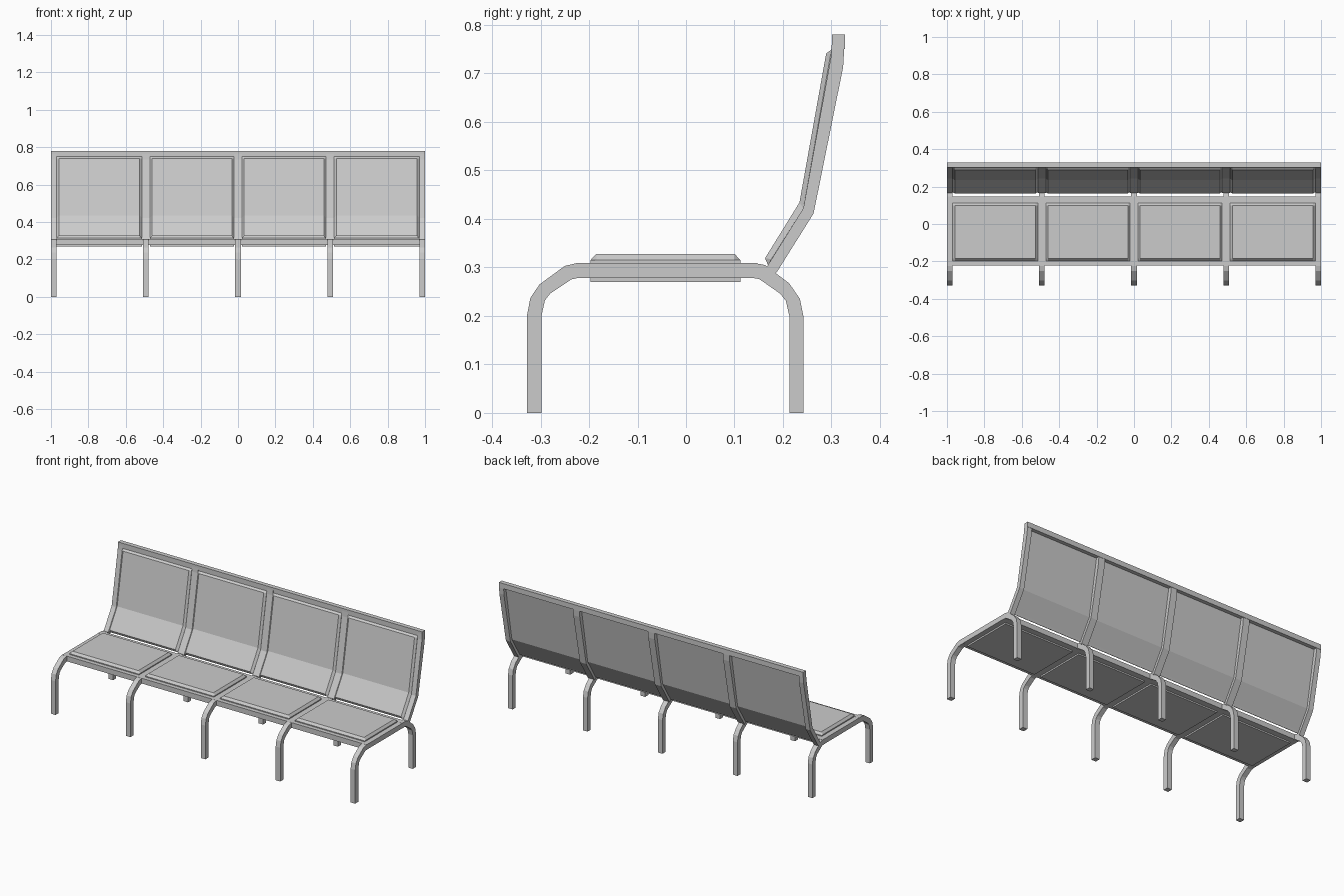
import bpy, bmesh

if "Cube" in bpy.data.objects:
    bpy.data.objects.remove(bpy.data.objects["Cube"])

def finish(name, bm):
    bmesh.ops.remove_doubles(bm, verts=bm.verts, dist=1e-5)
    bmesh.ops.recalc_face_normals(bm, faces=bm.faces)
    me = bpy.data.meshes.new(name)
    bm.to_mesh(me)
    bm.free()
    ob = bpy.data.objects.new(name, me)
    bpy.context.collection.objects.link(ob)
    return ob

def loft(name, rings):
    """Join equal-length closed rings of points and cap both ends."""
    bm = bmesh.new()
    vs = [[bm.verts.new(p) for p in r] for r in rings]
    n = len(rings[0])
    for a, b in zip(vs, vs[1:]):
        for i in range(n):
            j = (i + 1) % n
            bm.faces.new((a[i], a[j], b[j], b[i]))
    bm.faces.new(vs[0])
    bm.faces.new(vs[-1])
    return finish(name, bm)

def bar(name, outer, inner, xc, w):
    """Bar following two matching yz outlines, w wide in x."""
    return loft(name, [[(xc - w/2, *o), (xc + w/2, *o), (xc + w/2, *i), (xc - w/2, *i)]
                       for o, i in zip(outer, inner)])

def rail(name, y0, y1, z0, z1, x0=-1.0, x1=1.0):
    return loft(name, [[(x, y0, z0), (x, y1, z0), (x, y1, z1), (x, y0, z1)] for x in (x0, x1)])

def panel(name, stations, x0, x1, c=0.012):
    """Panel with chamfered front; each station = (front, mid, back) yz points."""
    return loft(name, [[(x0, *b), (x0, *m), (x0 + c, *f), (x1 - c, *f), (x1, *m), (x1, *b)]
                       for f, m, b in stations])

# leg arch outlines in yz
ARCH_OUT = [(-.328, 0), (-.328, .2), (-.321, .237), (-.302, .265), (-.25, .303), (-.225, .309),
            (.14, .309), (.163, .305), (.213, .267), (.235, .235), (.242, .2), (.242, 0)]
ARCH_IN = [(-.298, 0), (-.298, .2), (-.291, .232), (-.28, .246), (-.237, .275), (-.22, .279),
           (.134, .279), (.151, .276), (.194, .246), (.206, .231), (.213, .2), (.213, 0)]
# backrest post outlines in yz
POST_FRONT = [(.165, .299), (.169, .305), (.242, .422), (.299, .735), (.302, .78)]
POST_REAR = [(.182, .285), (.189, .293), (.263, .411), (.324, .713), (.328, .78)]

# side-profile stations of the panels
SEAT = [((-.197, .315), (-.197, .315), (-.197, .27)),
        ((-.185, .328), (-.185, .315), (-.185, .27)),
        ((.1, .328), (.1, .315), (.1, .27)),
        ((.112, .315), (.112, .315), (.112, .27))]
BACK = [((.169, .305), (.169, .305), (.176, .301)),
        ((.163, .319), (.176, .317), (.183, .313)),
        ((.234, .434), (.242, .422), (.249, .419)),
        ((.289, .741), (.298, .738), (.305, .737)),
        ((.301, .75), (.301, .75), (.307, .749))]

# frames: leg arch, backrest post, seat crossbar
XS = [-.985, -.4925, 0, .4925, .985]
WIDE = [.03, .042, .042, .042, .03]
for k, (x, w) in enumerate(zip(XS, WIDE)):
    bar(f"leg_arch_{k}", ARCH_OUT, ARCH_IN, x, .03)
    bar(f"backrest_post_{k}", POST_FRONT, POST_REAR, x, w)
    if w > .03:
        rail(f"seat_crossbar_{k}", -.21, .13, .2785, .3095, x - w/2, x + w/2)

# seat rails and top rail
rail("seat_front_rail", -.222, -.197, .2785, .3095)
rail("seat_rear_rail", .112, .147, .2785, .3095)
rail("backrest_top_rail", .301, .328, .75, .78)

# seat and backrest panels in the four bays
for k in range(4):
    x0, x1 = XS[k] + WIDE[k]/2, XS[k+1] - WIDE[k+1]/2
    panel(f"seat_panel_{k}", SEAT, x0, x1)
    panel(f"backrest_panel_{k}", BACK, x0, x1)
